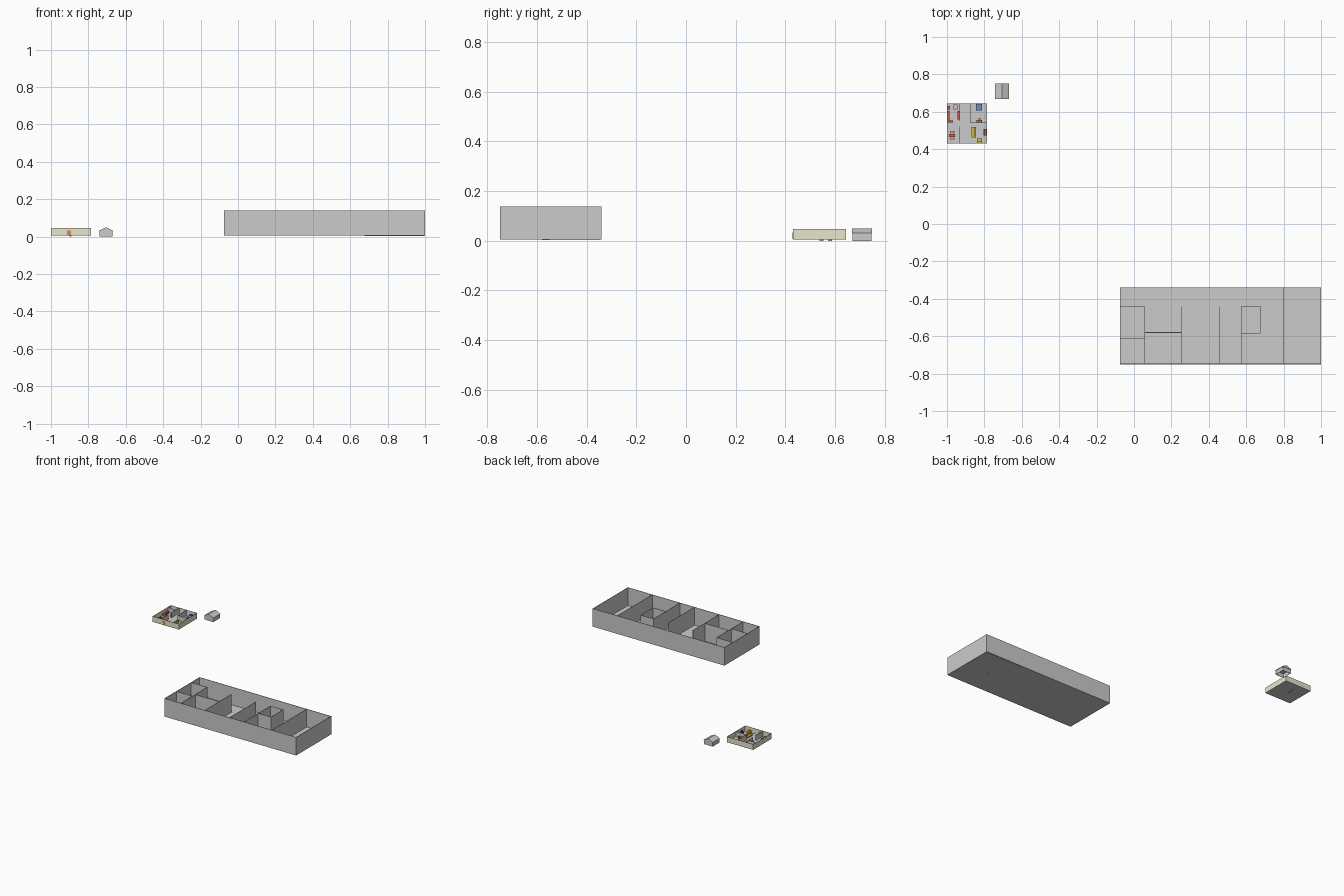
import bpy

def material(name, rgb):
    m = bpy.data.materials.new(name)
    m.diffuse_color = (*rgb, 1)
    return m

CREAM = material("cream", (0.80, 0.79, 0.62))
RED = material("red", (0.60, 0.10, 0.07))
BROWN = material("brown", (0.40, 0.17, 0.08))
ORANGE = material("orange", (0.65, 0.25, 0.08))
YELLOW = material("yellow", (0.65, 0.48, 0.06))
BLUE = material("blue", (0.15, 0.25, 0.60))
DARK = material("dark", (0.06, 0.06, 0.09))

def mesh(name, verts, faces, mat=None):
    me = bpy.data.meshes.new(name)
    me.from_pydata(verts, [], faces)
    ob = bpy.data.objects.new(name, me)
    bpy.context.collection.objects.link(ob)
    if mat:
        me.materials.append(mat)
    return ob

def box(name, x0, x1, y0, y1, z0, z1, mat=None):
    v = [(x, y, z) for x in (x0, x1) for y in (y0, y1) for z in (z0, z1)]
    f = [(0, 1, 3, 2), (4, 6, 7, 5), (0, 4, 5, 1), (2, 3, 7, 6), (0, 2, 6, 4), (1, 5, 7, 3)]
    return mesh(name, v, f, mat)

def wall(name, ax, ay, bx, by, z0, z1, t, mat=None):
    # axis-aligned wall centred on its line
    h = t / 2
    dx, dy = (h, 0) if ax == bx else (0, h)
    box(name, min(ax, bx) - dx, max(ax, bx) + dx, min(ay, by) - dy, max(ay, by) + dy, z0, z1, mat)

def shell(name, x0, x1, y0, y1, z0, z1, t, mat=None):
    # four outer walls, flush with the given rectangle
    box(name + "_front_wall", x0, x1, y0, y0 + t, z0, z1, mat)
    box(name + "_back_wall", x0, x1, y1 - t, y1, z0, z1, mat)
    box(name + "_left_wall", x0, x0 + t, y0 + t, y1 - t, z0, z1, mat)
    box(name + "_right_wall", x1 - t, x1, y0 + t, y1 - t, z0, z1, mat)

# large building
T = 0.003
Z0, Z1 = 0.006, 0.139
X0, X1, Y0, Y1 = -0.076, 1.0, -0.75, -0.34
box("hall_floor", X0, X1, Y0, Y1, Z0 - 0.001, Z0 + 0.001)
shell("hall", X0, X1, Y0, Y1, Z0, Z1, T)
box("hall_lower_floor", 0.677, 0.80, -0.58, -0.345, 0.003, Z0)
box("hall_lower_floor_end", 0.80, 0.997, -0.55, -0.345, 0.003, Z0)

# large building partitions
C = -0.44
for i, (ax, ay, bx, by) in enumerate([
        (0.057, C, 0.057, Y0), (X0, C, 0.057, C), (X0, -0.611, 0.057, -0.611),
        (0.057, -0.58, 0.253, -0.58), (0.253, C, 0.253, Y0), (0.455, C, 0.455, Y0),
        (0.573, C, 0.573, Y0), (0.677, C, 0.677, -0.583), (0.80, Y1, 0.80, Y0),
        (0.573, C, 0.677, C), (0.573, -0.583, 0.677, -0.583)]):
    wall(f"hall_partition_{i}", ax, ay, bx, by, Z0, Z1, T)

# small house
HX0, HX1, HY0, HY1 = -1.0, -0.785, 0.431, 0.645
F, H = 0.008, 0.047
box("house_floor", HX0, HX1, HY0, HY1, 0.006, F)
shell("house", HX0, HX1, HY0, HY1, 0.006, H, 0.002, CREAM)
for i, (ax, ay, bx, by) in enumerate([
        (-0.931, HY0, -0.931, 0.52), (-0.931, 0.55, -0.931, HY1),
        (-0.872, 0.541, -0.872, HY1), (-0.872, 0.541, HX1, 0.541),
        (HX0, 0.607, -0.931, 0.607)]):
    wall(f"house_partition_{i}", ax, ay, bx, by, F, H - 0.001, 0.002)
box("front_door", -0.914, -0.893, 0.4295, 0.4335, F, 0.034, ORANGE)
for y in (0.545, 0.58):
    box("floor_stub", -0.90, -0.89, y - 0.008, y + 0.008, 0.0, 0.006)

# bedroom
box("bed", -0.844, -0.813, 0.607, 0.642, F, 0.018, BLUE)
box("bed_headboard", -0.844, -0.813, 0.638, 0.643, F, 0.026, DARK)
box("desk", -0.842, -0.812, 0.544, 0.556, 0.019, 0.022, BROWN)
for x in (-0.841, -0.816):
    box("desk_side", x, x + 0.003, 0.544, 0.556, F, 0.019, BROWN)
box("desk_chair", -0.832, -0.822, 0.558, 0.567, F, 0.017, ORANGE)

# living room
def sofa(name, x0, x1, y0, y1, back):
    box(name + "_seat", x0, x1, y0, y1, F, 0.017, YELLOW)
    box(name + "_back", *back, F, 0.027, YELLOW)
sofa("sofa", -0.868, -0.845, 0.463, 0.518, (-0.852, -0.844, 0.463, 0.518))
sofa("armchair", -0.840, -0.814, 0.434, 0.456, (-0.840, -0.814, 0.434, 0.440))
for y in (0.463, 0.514):
    box("sofa_arm", -0.868, -0.845, y, y + 0.005, F, 0.021, YELLOW)
box("cabinet", -0.804, -0.788, 0.472, 0.508, F, 0.022, BROWN)
box("screen", -0.799, -0.796, 0.476, 0.504, 0.022, 0.036, DARK)

# dining table and chairs
box("dining_table", -0.989, -0.958, 0.466, 0.482, 0.019, 0.022, BROWN)
for x in (-0.986, -0.963):
    for y in (0.468, 0.478):
        box("table_leg", x, x + 0.002, y, y + 0.002, F, 0.019, BROWN)
for x in (-0.985, -0.970):
    for s in (-1, 1):
        y = 0.474 + s * 0.016
        box("chair_seat", x, x + 0.009, y - 0.005, y + 0.005, F, 0.016, RED)
        yb = y + s * 0.005
        box("chair_back", x, x + 0.009, yb - 0.001, yb + 0.001, F, 0.026, RED)

# kitchen and bathroom
box("counter_long", -0.997, -0.986, 0.542, 0.604, F, 0.023, RED)
box("counter_short", -0.986, -0.968, 0.542, 0.553, F, 0.023, RED)
box("tall_cupboard", -0.944, -0.933, 0.558, 0.604, F, 0.026, RED)
box("wash_stand", -0.997, -0.985, 0.612, 0.630, F, 0.022, RED)
box("bath", -0.965, -0.945, 0.612, 0.640, F, 0.018)

# gabled shed
SX, SY = -0.7065, 0.709
shell("shed", SX - 0.035, SX + 0.035, SY - 0.038, SY + 0.038, 0.0, 0.031, 0.002)
profile = [(-0.037, 0.029), (-0.037, 0.032), (0, 0.050), (0.037, 0.032), (0.037, 0.029)]
n = len(profile)
verts = [(SX + x, y, z) for y in (SY - 0.041, SY + 0.041) for x, z in profile]
faces = [tuple(range(n)), tuple(range(2 * n - 1, n - 1, -1))]
faces += [(i, i + n, (i + 1) % n + n, (i + 1) % n) for i in range(n)]
mesh("shed_roof", verts, faces)
